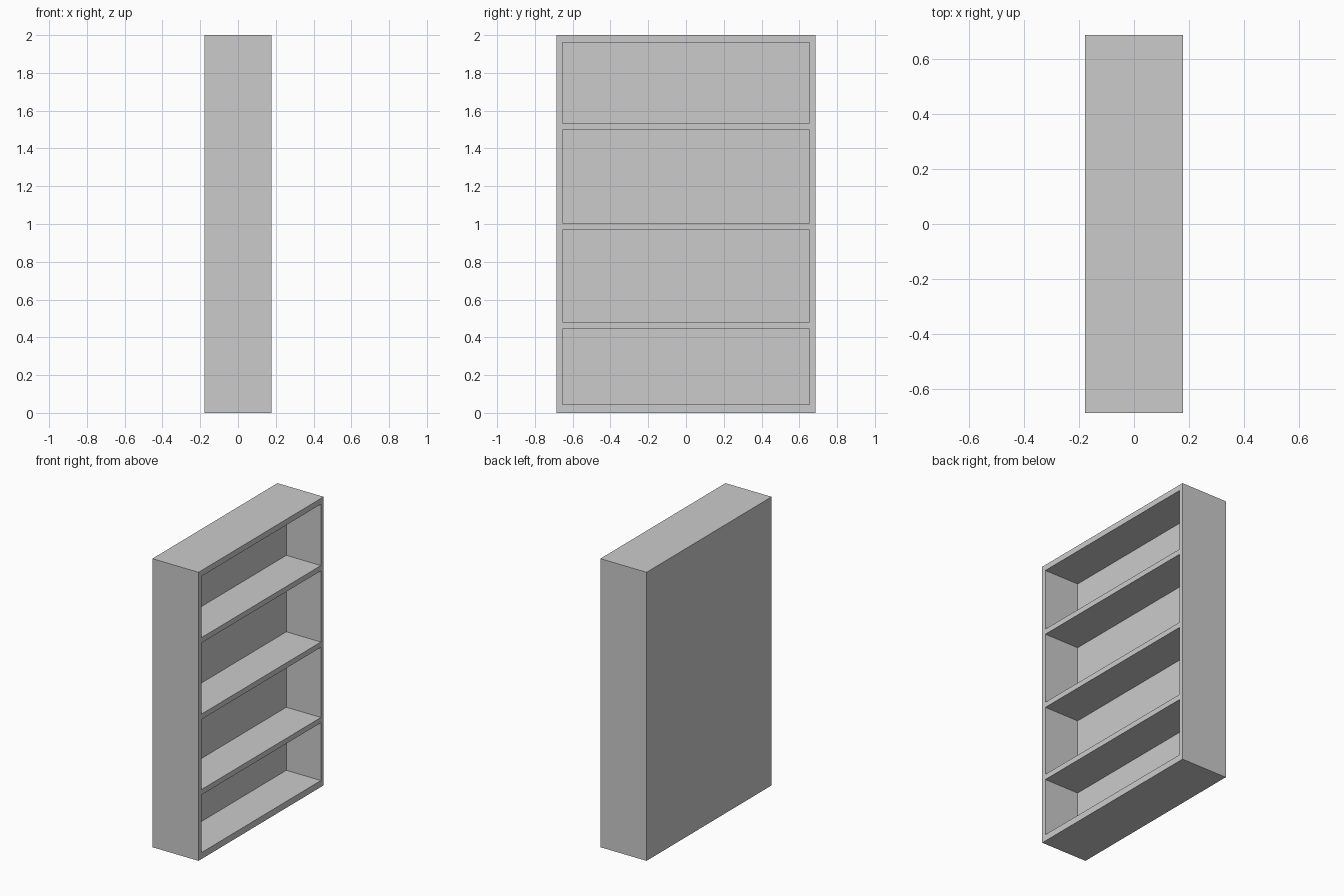
import bpy

if "Cube" in bpy.data.objects:
    bpy.data.objects.remove(bpy.data.objects["Cube"])

# One plain grey for the whole bookcase
grey = bpy.data.materials.new("light_grey")
grey.diffuse_color = (0.6, 0.6, 0.6, 1.0)
grey.use_nodes = True
grey.node_tree.nodes["Principled BSDF"].inputs["Base Color"].default_value = grey.diffuse_color

# Overall sizes; the open side faces +x
X, Y, H = 0.177, 0.685, 2.0
BACK = -0.088           # inner face of the thick back panel
INNER_Y = 0.655         # inner face of the side panels
FLOOR, CEILING = 0.045, 1.96


def box(name, x0, x1, y0, y1, z0, z1):
    bpy.ops.mesh.primitive_cube_add(
        size=1, location=((x0 + x1) / 2, (y0 + y1) / 2, (z0 + z1) / 2))
    ob = bpy.context.object
    ob.name = name
    ob.scale = (x1 - x0, y1 - y0, z1 - z0)
    bpy.ops.object.transform_apply(location=False, rotation=False, scale=True)
    ob.data.materials.append(grey)
    return ob


# Cabinet: a solid block with the front recess cut out
cabinet = box("cabinet", -X, X, -Y, Y, 0, H)
recess = box("recess_cutter", BACK, X + 0.1, -INNER_Y, INNER_Y, FLOOR, CEILING)
cut = cabinet.modifiers.new("recess", 'BOOLEAN')
cut.operation = 'DIFFERENCE'
cut.solver = 'EXACT'
cut.object = recess
bpy.context.view_layer.objects.active = cabinet
bpy.ops.object.modifier_apply(modifier=cut.name)
bpy.data.objects.remove(recess, do_unlink=True)

# Three shelves, flush with the front rim
for i, z in enumerate((0.445, 0.968, 1.498)):
    box(f"shelf_{i + 1}", BACK, X, -INNER_Y, INNER_Y, z, z + 0.037)
